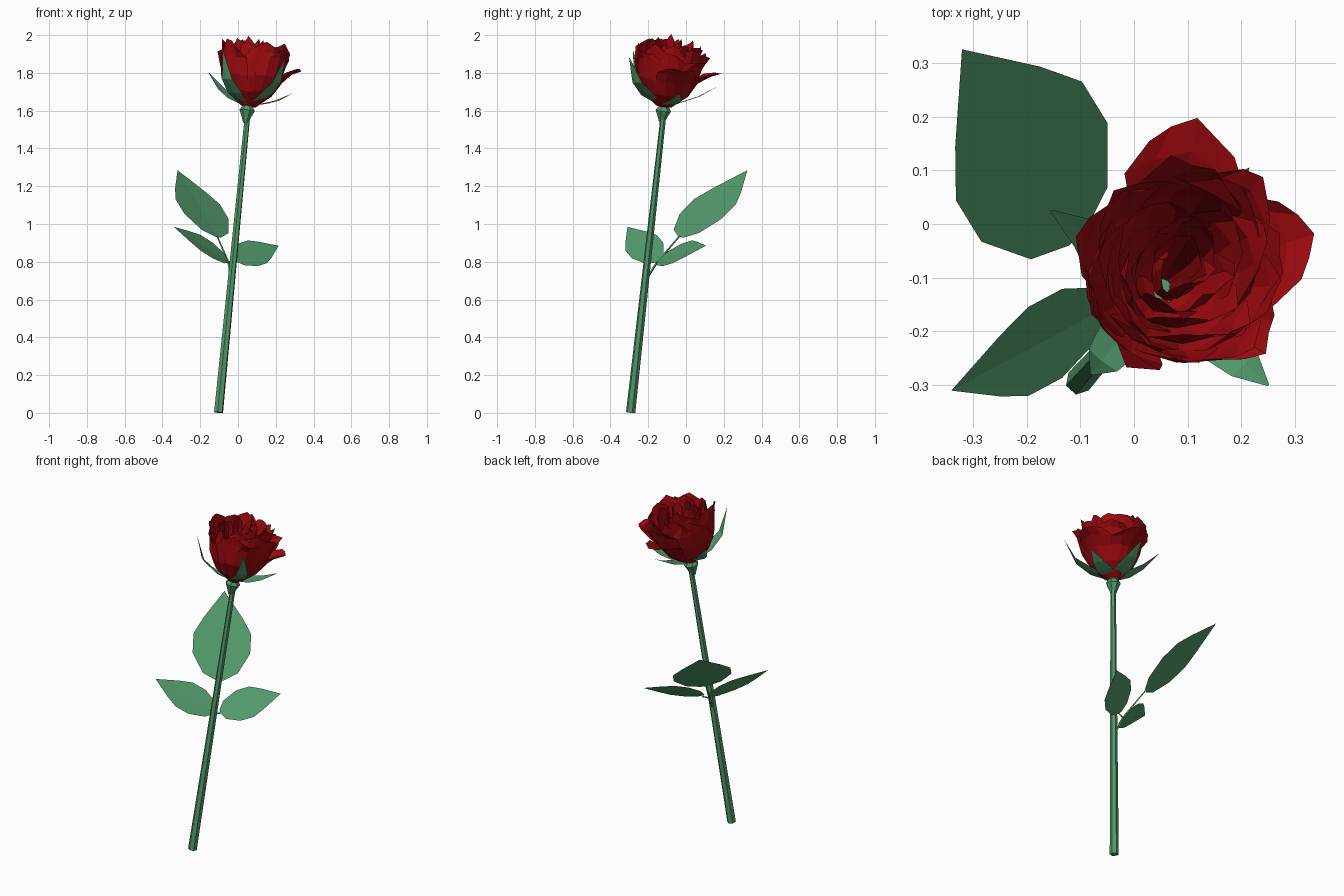
import bpy, bmesh, math, random
from mathutils import Vector, Matrix

if "Cube" in bpy.data.objects:
    bpy.data.objects.remove(bpy.data.objects["Cube"])

random.seed(4)


def material(name, rgb):
    m = bpy.data.materials.new(name)
    m.diffuse_color = (*rgb, 1)
    m.use_nodes = True
    m.node_tree.nodes["Principled BSDF"].inputs["Base Color"].default_value = m.diffuse_color
    return m


GREEN = material("leaf green", (0.085, 0.325, 0.15))
RED = material("petal red", (0.36, 0.003, 0.005))


def make(name, verts, faces, mat):
    me = bpy.data.meshes.new(name)
    me.from_pydata([tuple(v) for v in verts], [], faces)
    me.materials.append(mat)
    ob = bpy.data.objects.new(name, me)
    bpy.context.collection.objects.link(ob)
    bm = bmesh.new()
    bm.from_mesh(me)
    bmesh.ops.remove_doubles(bm, verts=bm.verts, dist=1e-5)
    bmesh.ops.recalc_face_normals(bm, faces=bm.faces)
    bm.to_mesh(me)
    bm.free()
    return ob


def grid_faces(rows, cols):
    return [(cols * i + j, cols * i + j + 1, cols * (i + 1) + j + 1, cols * (i + 1) + j)
            for i in range(rows - 1) for j in range(cols - 1)]


def tube(name, rings, sides):
    """Closed tube through (centre, radius) rings."""
    axis = (Vector(rings[-1][0]) - Vector(rings[0][0])).normalized()
    rot = axis.to_track_quat('Z', 'Y')
    verts, faces = [], []
    for c, r in rings:
        for k in range(sides):
            a = math.tau * k / sides
            verts.append(Vector(c) + rot @ Vector((r * math.cos(a), r * math.sin(a), 0)))
    for i in range(len(rings) - 1):
        for k in range(sides):
            n = (k + 1) % sides
            faces.append((i * sides + k, i * sides + n, (i + 1) * sides + n, (i + 1) * sides + k))
    last = (len(rings) - 1) * sides
    faces += [tuple(range(sides)), tuple(range(last, last + sides))]
    return make(name, verts, faces, GREEN)


def leaf(name, base, tip, side, fold):
    """Pointed blade: half widths along the midrib, edges lifted by the fold."""
    base, tip, side = Vector(base), Vector(tip), Vector(side)
    up = (tip - base).cross(side).normalized()
    up *= 1 if up.z > 0 else -1
    prof = [(0, .12), (.08, .56), (.30, .92), (.52, .92), (.70, .62), (1, 0)]
    verts = []
    for t, w in prof:
        mid = base.lerp(tip, t)
        lift = up * fold * w
        verts += [mid - side * w / 2 + lift, mid, mid + side * w / 2 + lift]
    make(name, verts, grid_faces(len(prof), 3), GREEN)


# stem and the swelling under the bloom
foot, neck = Vector((-.103, -.293, .002)), Vector((.05, -.12, 1.57))
tube("stem", [(foot, .025), (foot.lerp(neck, .5), .02), (neck, .015)], 6)
bloom_base = Vector((.052, -.118, 1.625))
axis = Vector((.13, .13, 1)).normalized()
tube("hip", [(bloom_base + axis * h, r) for h, r in
             ((-.09, .014), (-.06, .026), (-.025, .042), (-.002, .028), (.012, .05))], 7)

# leaf stalks and three leaves
fork = Vector((-.05, -.155, .795))
tube("main_leaf_stalk", [((-.035, -.215, .70), .007), (fork, .006), ((-.11, -.035, .935), .004)], 4)
tube("left_leaf_stalk", [(fork, .005), ((-.07, -.17, .81), .004)], 4)
tube("right_leaf_stalk", [(fork, .005), ((-.01, -.14, .80), .004)], 4)
leaf("back_leaf", (-.105, -.025, .93), (-.32, .325, 1.285), (-.255, -.24, .03), .006)
leaf("left_leaf", (-.05, -.155, .80), (-.34, -.31, .985), (.0, .18, .09), .006)
leaf("right_leaf", (-.02, -.145, .81), (.215, .105, .885), (-.11, .11, .13), .006)

# sepals: narrow curved triangles
tips = [(-.155, .025, 1.80), (-.08, -.28, 1.915), (.25, -.30, 1.88), (.285, -.03, 1.69), (.09, .17, 1.73)]
for n, tip in enumerate(tips):
    tip = Vector(tip)
    out = tip - bloom_base
    flat = Vector((out.x, out.y, 0)).normalized()
    side = Vector((-flat.y, flat.x, 0))
    bow = .055 if out.z > .2 else .025
    verts = []
    for t, w in ((0, .02), (.28, .048), (.55, .034), (1, .002)):
        sag = math.sin(math.pi * t) * bow
        c = bloom_base.lerp(tip, t) + flat * (sag + .01 * (1 - t)) - Vector((0, 0, sag * .3))
        verts += [c - side * w, c + flat * .008 * (1 - t), c + side * w]
    make(f"sepal_{n + 1}", verts, grid_faces(4, 3), GREEN)

# petals: curved patches around the tilted bloom axis
frame = Matrix.Translation(bloom_base) @ axis.to_track_quat('Z', 'Y').to_matrix().to_4x4()
spin = frame.to_3x3() @ Vector((1, 0, 0))
frame = frame @ Matrix.Rotation(-math.atan2(spin.y, spin.x), 4, 'Z')
WIDTHS = (.55, .9, 1, .9, .5)


def petal(name, angle, half, profile, twist, droop=.035, point=0):
    verts = []
    for (r, h), w in zip(profile, WIDTHS):
        for j in range(5):
            u = j / 2 - 1
            a = angle + half * w * u
            k = h / profile[-1][1]
            rr = r + (twist * u - point * abs(u)) * k ** 3 + random.uniform(-.008, .008) * k
            hh = h - droop * abs(u) * k * k + random.uniform(-.009, .009) * k
            verts.append(frame @ Vector((rr * math.cos(a), rr * math.sin(a), hh)))
    make(name, verts, grid_faces(5, 5), RED)


CUP = ((.22, 0), (.64, .2), (.87, .45), (.98, .76), (1.05, 1))
# radius, height, petals, half angle of each whorl
whorls = [(.182, .325, 5, 46), (.163, .33, 5, 46), (.14, .34, 5, 48),
          (.112, .345, 4, 58), (.082, .35, 4, 58), (.048, .36, 3, 75)]
for n, (R, H, count, half) in enumerate(whorls):
    for k in range(count):
        a = math.tau * k / count + n * .68 + random.uniform(-.1, .1)
        s = random.uniform(.95, 1.03)
        prof = [(R * s * r, H * s * h) for r, h in CUP]
        petal(f"petal_{n + 1}_{k + 1}", a, math.radians(half), prof, .012 + .03 * R)

# loose outer petals folding outwards
for n, (deg, reach, height) in enumerate(((16, .275, .235), (82, .29, .22), (-46, .225, .29), (48, .235, .27))):
    prof = [(.045, 0), (.122, .07), (.168, .15), (.18 + (reach - .18) * .45, height - .03), (reach, height)]
    petal(f"loose_petal_{n + 1}", math.radians(deg), math.radians(38), prof, .004, .012, .04)
